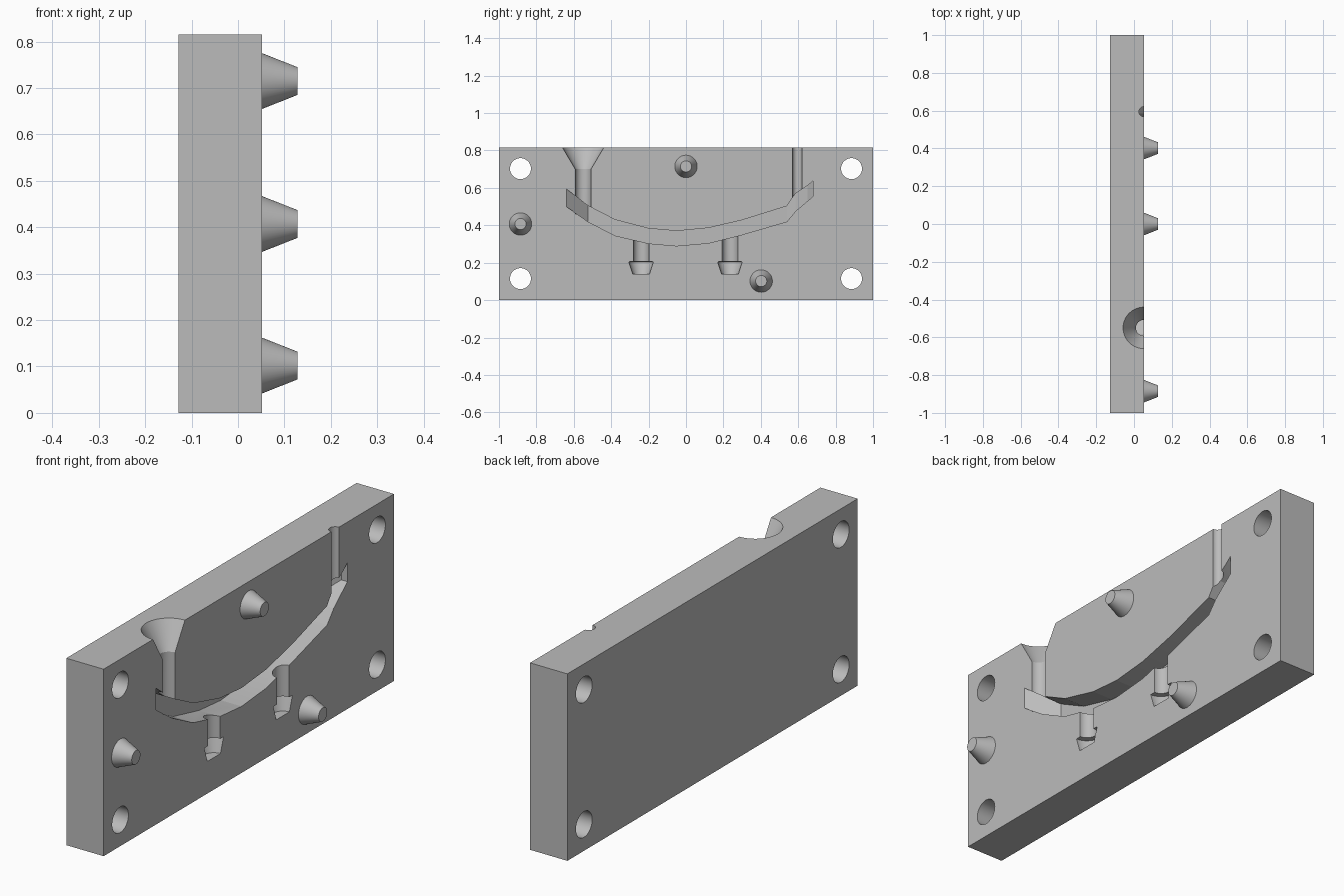
import bpy
import bmesh
import math
from mathutils import Matrix

if "Cube" in bpy.data.objects:
    bpy.data.objects.remove(bpy.data.objects["Cube"], do_unlink=True)

FACE = 0.052           # parting face
BACK = -0.128          # rear face
HEIGHT = 0.815
SIDES = 48

grey = bpy.data.materials.new("mould grey")
grey.use_nodes = True
grey.diffuse_color = (0.5, 0.5, 0.5, 1)
grey.node_tree.nodes["Principled BSDF"].inputs["Base Color"].default_value = (0.5, 0.5, 0.5, 1)


def finish(name, bm):
    bmesh.ops.recalc_face_normals(bm, faces=bm.faces)
    mesh = bpy.data.meshes.new(name)
    bm.to_mesh(mesh)
    bm.free()
    mesh.materials.append(grey)
    obj = bpy.data.objects.new(name, mesh)
    bpy.context.collection.objects.link(obj)
    return obj


def loft(name, rings):
    """Closed solid through rings of equal point count."""
    bm = bmesh.new()
    loops = [[bm.verts.new(p) for p in ring] for ring in rings]
    n = len(loops[0])
    for a, b in zip(loops, loops[1:]):
        for i in range(n):
            j = (i + 1) % n
            bm.faces.new((a[i], a[j], b[j], b[i]))
    bm.faces.new(loops[0])
    bm.faces.new(loops[-1])
    return finish(name, bm)


def turned(name, profile, place):
    """Turned solid about z from (radius, z) pairs, moved by a matrix."""
    angles = [math.tau * i / SIDES for i in range(SIDES)]
    obj = loft(name, [[(r * math.cos(a), r * math.sin(a), z) for a in angles]
                      for r, z in profile])
    obj.data.transform(place)
    return obj


def upright(name, profile, y):
    return turned(name, profile, Matrix.Translation((FACE, y, 0)))


def sideways(name, profile, y, z):
    return turned(name, profile,
                  Matrix.Translation((0, y, z)) @ Matrix.Rotation(math.pi / 2, 4, 'Y'))


def select(obj):
    bpy.ops.object.select_all(action='DESELECT')
    obj.select_set(True)
    bpy.context.view_layer.objects.active = obj


def cut(target, cutter):
    cutter.hide_render = True
    select(target)
    mod = target.modifiers.new("cut", 'BOOLEAN')
    mod.operation = 'DIFFERENCE'
    mod.solver = 'EXACT'
    mod.object = cutter
    bpy.ops.object.modifier_apply(modifier=mod.name)
    bpy.data.objects.remove(cutter, do_unlink=True)


# Plate
plate = loft("mould_plate", [[(x, -1, 0), (x, 1, 0), (x, 1, HEIGHT), (x, -1, HEIGHT)]
                             for x in (BACK, FACE)])

# Bolt holes through the corners
for y in (-0.885, 0.885):
    for z in (0.115, 0.703):
        cut(plate, sideways("bolt_hole", [(0.056, -0.3), (0.056, 0.3)], y, z))

# Curved cavity: y, upper z, lower z, depth
stations = [
    (-0.64, 0.595, 0.50, 0.002), (-0.525, 0.505, 0.42, 0.1),
    (-0.38, 0.43, 0.345, 0.1), (-0.2, 0.383, 0.303, 0.1),
    (-0.05, 0.37, 0.29, 0.1), (0.12, 0.386, 0.305, 0.1),
    (0.3, 0.428, 0.35, 0.1), (0.54, 0.503, 0.42, 0.1),
    (0.585, 0.57, 0.475, 0.09), (0.65, 0.612, 0.53, 0.06),
    (0.68, 0.638, 0.555, 0.03),
]
cut(plate, loft("cavity", [[(FACE + 0.05, y, lo), (FACE + 0.05, y, hi),
                            (FACE - d, y, hi), (FACE - d, y, lo)]
                           for y, hi, lo, d in stations]))

# Pouring funnel and air vent, open at the top edge
cut(plate, upright("funnel", [(0.042, 0.46), (0.042, 0.70), (0.16, 0.90)], -0.55))
cut(plate, upright("vent", [(0.026, 0.53), (0.026, 0.90)], 0.595))

# Two stems with barbed tips below the cavity
for y in (-0.24, 0.235):
    cut(plate, upright("stem", [(0.045, 0.14), (0.066, 0.205),
                                (0.042, 0.206), (0.042, 0.35)], y))

# Tapered locating pins
parts = [plate]
for i, (y, z) in enumerate([(0, 0.715), (-0.885, 0.407), (0.402, 0.102)]):
    parts.append(sideways(f"locating_pin_{i + 1}",
                          [(0.06, FACE - 0.004), (0.06, FACE), (0.03, 0.128)], y, z))

for part in parts:
    select(part)
    bpy.ops.object.shade_smooth_by_angle(angle=math.radians(9))
